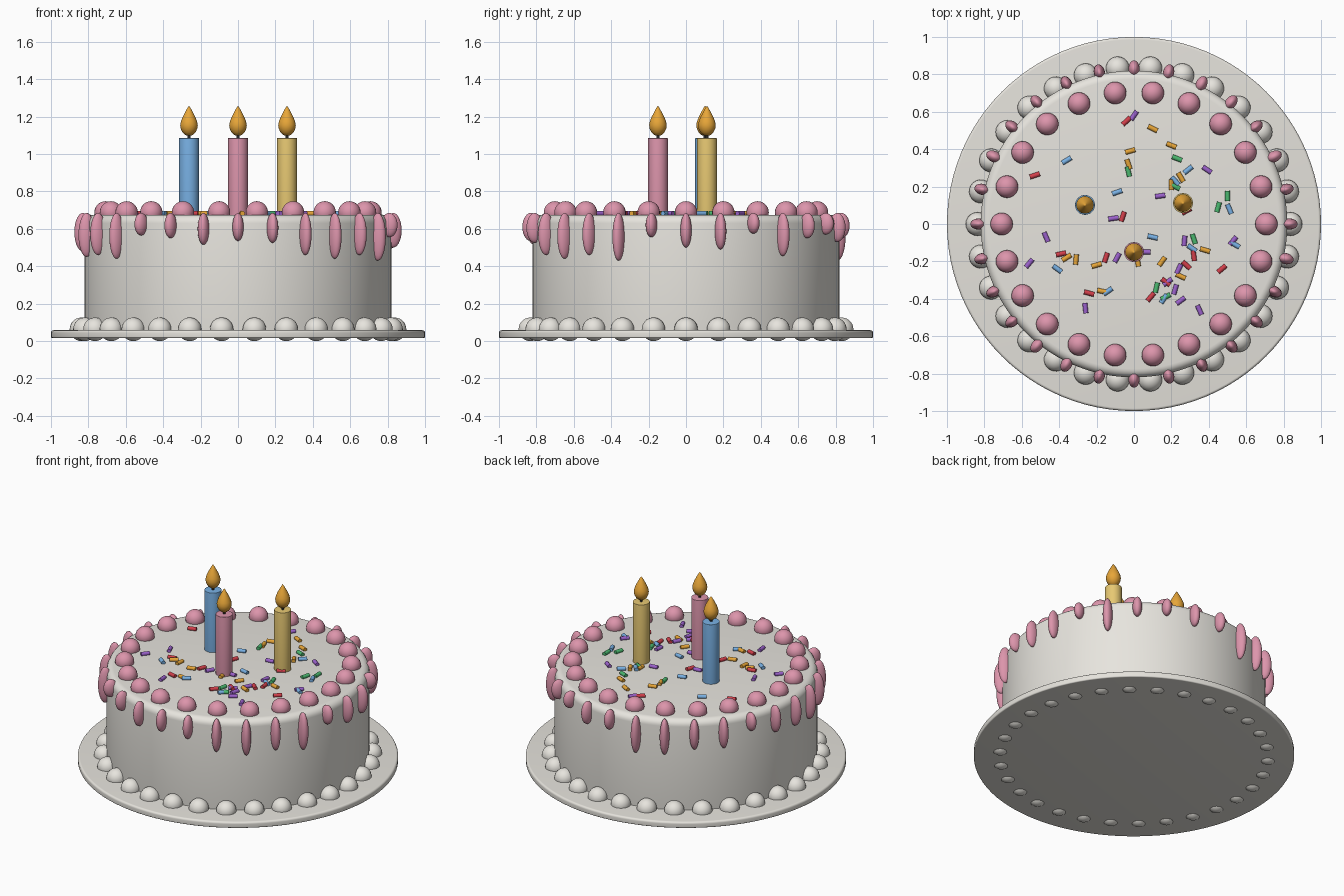
import bpy, bmesh, math, random
from mathutils import Matrix, Vector

random.seed(4)
if "Cube" in bpy.data.objects:
    bpy.data.objects.remove(bpy.data.objects["Cube"])


def material(name, r, g, b):
    m = bpy.data.materials.new(name)
    m.use_nodes = True
    m.diffuse_color = (r, g, b, 1)
    node = next(n for n in m.node_tree.nodes if n.type == 'BSDF_PRINCIPLED')
    node.inputs["Base Color"].default_value = (r, g, b, 1)
    return m


WHITE = material("white frosting", .80, .78, .73)
BOARD = material("board white", .78, .76, .71)
PINK = material("pink icing", .72, .30, .41)
BLUE = material("sky blue", .19, .44, .78)
YELLOW = material("soft yellow", .80, .58, .17)
ORANGE = material("flame orange", .80, .38, .04)
BLACK = material("wick black", .02, .02, .02)
RED = material("red sugar", .65, .05, .07)
GREEN = material("green sugar", .07, .48, .16)
PURPLE = material("purple sugar", .33, .12, .60)


def finish(bm, name, mat):
    """Turn a bmesh into a smooth shaded object with sharp edges kept."""
    bmesh.ops.recalc_face_normals(bm, faces=bm.faces)
    mesh = bpy.data.meshes.new(name)
    bm.to_mesh(mesh)
    bm.free()
    mesh.materials.append(mat)
    obj = bpy.data.objects.new(name, mesh)
    bpy.context.scene.collection.objects.link(obj)
    bpy.ops.object.select_all(action='DESELECT')
    obj.select_set(True)
    bpy.context.view_layer.objects.active = obj
    bpy.ops.object.shade_smooth_by_angle(angle=math.radians(40))
    return obj


def lathe(name, profile, mat, at=(0, 0), steps=32):
    """Spin an (r, z) profile, running from axis to axis, around z."""
    bm = bmesh.new()
    verts = [bm.verts.new((r, 0, z)) for r, z in profile]
    edges = [bm.edges.new(pair) for pair in zip(verts, verts[1:])]
    bmesh.ops.spin(bm, geom=verts + edges, cent=(0, 0, 0), axis=(0, 0, 1),
                   angle=math.tau, steps=steps)
    bmesh.ops.remove_doubles(bm, verts=bm.verts, dist=1e-5)
    bmesh.ops.translate(bm, verts=bm.verts, vec=(*at, 0))
    return finish(bm, name, mat)


def disc_profile(radius, low, high, round_low, round_high):
    """Closed cylinder profile with rounded rims."""
    pts = [(0, low)]
    for i in range(7):
        a = math.pi / 2 * i / 6
        pts.append((radius - round_low * (1 - math.sin(a)),
                    low + round_low * (1 - math.cos(a))))
    for i in range(7):
        a = math.pi / 2 * i / 6
        pts.append((radius - round_high * (1 - math.cos(a)),
                    high - round_high * (1 - math.sin(a))))
    return pts + [(0, high)]


def add_ball(bm, angle, ring, z, size):
    """Ellipsoid on a ring; size is radial, tangential, vertical."""
    m = (Matrix.Rotation(angle, 4, 'Z') @ Matrix.Translation((ring, 0, z))
         @ Matrix.Diagonal((*size, 1)))
    bmesh.ops.create_uvsphere(bm, u_segments=20, v_segments=14, radius=1, matrix=m)


def ball_ring(name, count, ring, z, radius, mat):
    bm = bmesh.new()
    for i in range(count):
        add_ball(bm, math.tau * i / count, ring, z, (radius,) * 3)
    return finish(bm, name, mat)


# Board and cake body
lathe("cake_board", disc_profile(1, .016, .058, .008, .014), BOARD, steps=96)
TOP = .675
lathe("cake_body", disc_profile(.82, .05, TOP, .002, .045), WHITE, steps=96)

# Piped borders
ball_ring("base_beads", 30, .837, .063, .063, WHITE)
ball_ring("top_dollops", 22, .708, .688, .06, PINK)

# Icing drips, listed by the height of their tips, anticlockwise from the front
tips = [.535, .525, .46, .44, .46, .43, .555, .5, .49, .575, .455, .55, .57, .53,
        .55, .43, .44, .48, .475, .56, .5, .48, .45, .46, .44, .565, .55, .515]
bm = bmesh.new()
for i, tip in enumerate(tips):
    high = .685
    add_ball(bm, math.tau * i / len(tips) - math.pi / 2, .83, (high + tip) / 2,
             (.045, .03, (high - tip) / 2))
finish(bm, "icing_drips", PINK)

# Candles with wicks and teardrop flames
flame = [(0, 1.096), (.018, 1.101), (.034, 1.115), (.044, 1.135), (.047, 1.155),
         (.043, 1.175), (.033, 1.2), (.02, 1.225), (.008, 1.247), (0, 1.258)]
for label, at, mat in (("left", (.262, .112), YELLOW), ("middle", (0, -.15), PINK),
                       ("right", (-.262, .102), BLUE)):
    lathe(label + "_candle", disc_profile(.053, .66, 1.085, .001, .002), mat, at)
    lathe(label + "_wick", [(0, 1.08), (.008, 1.08), (.008, 1.12), (0, 1.12)],
          BLACK, at, 12)
    lathe(label + "_flame", flame, ORANGE, at)

# Sprinkles lying on top, placed in hundredths of a unit
sprinkles = {
    "red": (RED, [(-4, 55), (-53, 26), (-6, 4), (28, 7), (-39, -16), (-15, -18),
                  (-24, -37), (17, -31), (28, -22), (47, -24), (32, -17), (9, -39)]),
    "blue": (BLUE, [(-36, 34), (-9, 17), (29, 29), (10, -7), (54, -11), (31, -13),
                    (-41, -24), (-14, -36), (16, -40), (51, 8), (22, 23)]),
    "orange": (ORANGE, [(10, 51), (20, 42), (-2, 39), (-3, 32), (25, 25), (20, 21),
                        (-36, -18), (-31, -19), (-20, -22), (-17, -36), (25, -28),
                        (2, -20), (15, -20), (38, -14)]),
    "green": (GREEN, [(-3, 28), (23, 35), (22, 20), (50, 15), (45, 9), (32, -8),
                      (12, -34), (17, -39)]),
    "purple": (PURPLE, [(0, 58), (39, 29), (14, 15), (-11, 3), (-47, -7), (-56, -21),
                        (-26, -45), (27, -9), (-9, -18), (6, -15), (18, -31),
                        (22, -35), (25, -41), (35, -46), (53, -9), (24, -24)]),
}
for label, (mat, spots) in sprinkles.items():
    bm = bmesh.new()
    for x, y in spots:
        m = (Matrix.Translation(Vector((x / 100, y / 100, TOP + .008)))
             @ Matrix.Rotation(random.uniform(0, math.pi), 4, 'Z')
             @ Matrix.Rotation(math.pi / 2, 4, 'Y'))
        bmesh.ops.create_cone(bm, cap_ends=True, segments=10, radius1=.013,
                              radius2=.013, depth=.055, matrix=m)
    finish(bm, label + "_sprinkles", mat)
